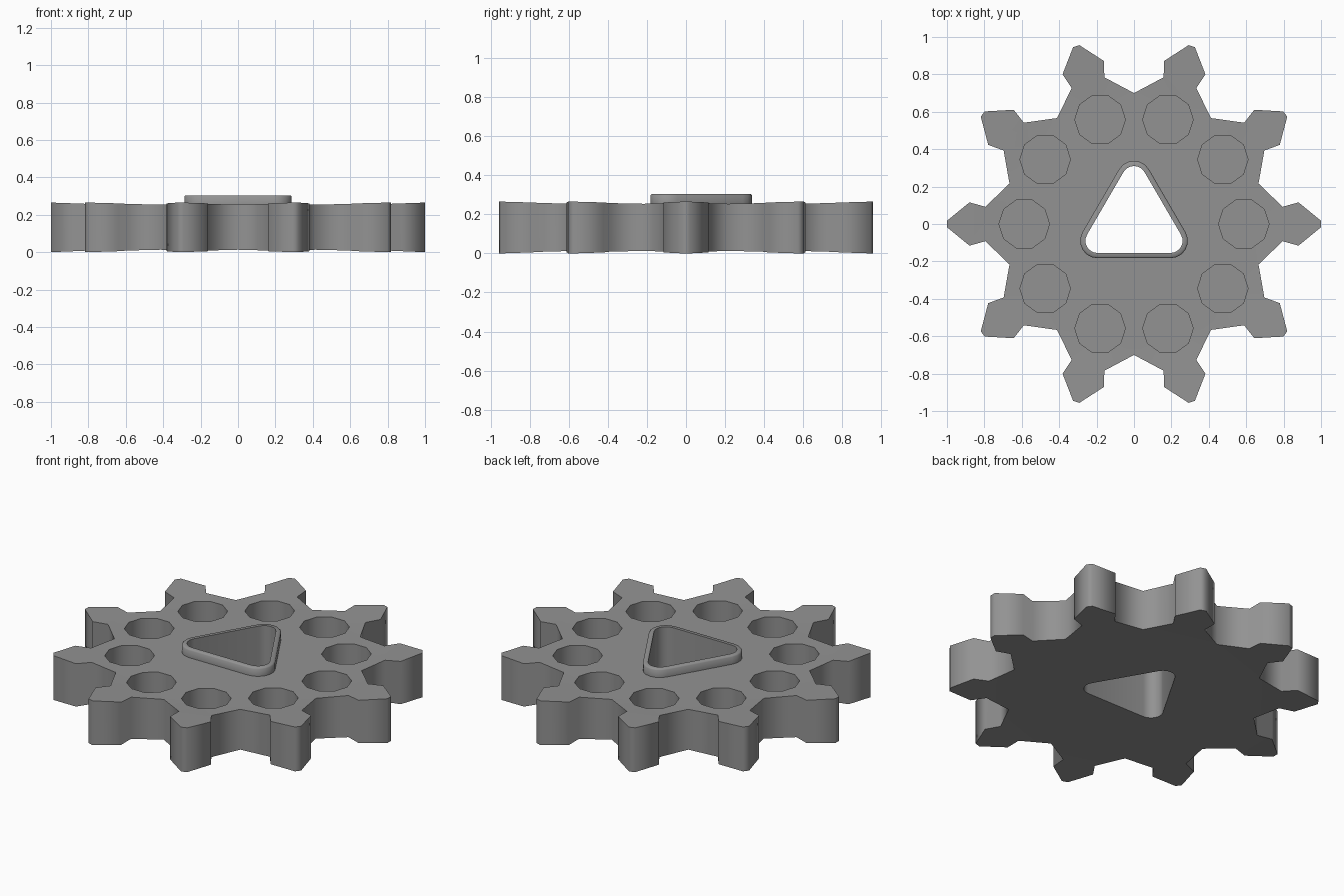
import bpy, bmesh
from math import cos, sin, radians

if "Cube" in bpy.data.objects:
    bpy.data.objects.remove(bpy.data.objects["Cube"])

TEETH = 10
Z_LOW, Z_TOP, Z_FLOOR, Z_RIM = 0.013, 0.254, 0.022, 0.304

dark_grey = bpy.data.materials.new("dark_grey")
dark_grey.diffuse_color = (0.29, 0.29, 0.29, 1)
dark_grey.use_nodes = True
dark_grey.node_tree.nodes["Principled BSDF"].inputs["Base Color"].default_value = dark_grey.diffuse_color


def polar(r, deg, c=(0, 0)):
    return c[0] + r * cos(radians(deg)), c[1] + r * sin(radians(deg))


def ring(bm, pts, z):
    return [bm.verts.new((x, y, z)) for x, y in pts]


def bridge(bm, a, b):
    n = len(a)
    for i in range(n):
        j = (i + 1) % n
        bm.faces.new((a[i], a[j], b[j], b[i]))


def fill(bm, *loops):
    """Flat face with holes between closed vertex loops."""
    edges = []
    for loop in loops:
        for i, v in enumerate(loop):
            w = loop[(i + 1) % len(loop)]
            edges.append(bm.edges.get((v, w)) or bm.edges.new((v, w)))
    bmesh.ops.triangle_fill(bm, edges=edges, use_beauty=True, use_dissolve=False,
                            normal=(0, 0, 1))


def finish(bm, name, angle):
    bmesh.ops.recalc_face_normals(bm, faces=bm.faces[:])
    me = bpy.data.meshes.new(name)
    bm.to_mesh(me)
    bm.free()
    me.materials.append(dark_grey)
    ob = bpy.data.objects.new(name, me)
    bpy.context.collection.objects.link(ob)
    bpy.ops.object.select_all(action='DESELECT')
    ob.select_set(True)
    bpy.context.view_layer.objects.active = ob
    bpy.ops.object.shade_smooth_by_angle(angle=radians(angle))
    return ob


def rounded_triangle(r, steps=6):
    pts = []
    for k, c in enumerate([(0, 0.245), (-0.195, -0.09), (0.195, -0.09)]):
        start = 30 + 120 * k
        pts += [polar(r, start + 120 * i / steps, c) for i in range(steps + 1)]
    return pts


# gear body: valley, root, flank, tip, tip, flank, root for each tooth
tooth = [(0.70, -18), (0.80, -6.6), (0.887, -7.5), (1.0, -1.0),
         (1.0, 1.0), (0.887, 7.5), (0.80, 6.6)]
outline = [polar(r, 36 * k + a) for k in range(TEETH) for r, a in tooth]
bm = bmesh.new()
low, top = ring(bm, outline, Z_LOW), ring(bm, outline, Z_TOP)
bridge(bm, low, top)
for loop in (low, top):
    for k in range(TEETH):
        t = loop[7 * k:7 * k + 7]
        bm.faces.new((t[1], t[2], t[5], t[6]))
        bm.faces.new((t[2], t[3], t[4], t[5]))

# triangular shaft
shaft_low = ring(bm, rounded_triangle(0.065), Z_LOW)
shaft_top = ring(bm, rounded_triangle(0.065), Z_TOP)
bridge(bm, shaft_low, shaft_top)

# ten-sided blind pockets
pockets = []
for k in range(TEETH):
    c = polar(0.587, 36 * k)
    pts = [polar(0.135, 36 * i, c) for i in range(10)]
    a, b = ring(bm, pts, Z_FLOOR), ring(bm, pts, Z_TOP)
    bridge(bm, a, b)
    bm.faces.new(a)
    pockets.append(b)


# flat core faces, bounded by tooth roots and valleys
def core(loop):
    return [v for i, v in enumerate(loop) if i % 7 in (0, 1, 6)]


fill(bm, core(low), shaft_low)
fill(bm, core(top), shaft_top, *pockets)

# teeth flare slightly thicker toward the tips
for loop, dz in ((low, -Z_LOW), (top, 0.011)):
    for v in loop:
        v.co.z += dz * max(0, (v.co.xy.length - 0.7) / 0.3)
finish(bm, "gear_body", 75)

# raised rim around the shaft
bm = bmesh.new()
profile = [(0.065, Z_TOP), (0.065, Z_RIM),
           (0.086, Z_RIM), (0.093, Z_RIM - 0.007), (0.093, Z_TOP)]
loops = [ring(bm, rounded_triangle(r), z) for r, z in profile]
for a, b in zip(loops, loops[1:]):
    bridge(bm, a, b)
finish(bm, "shaft_rim", 60)
